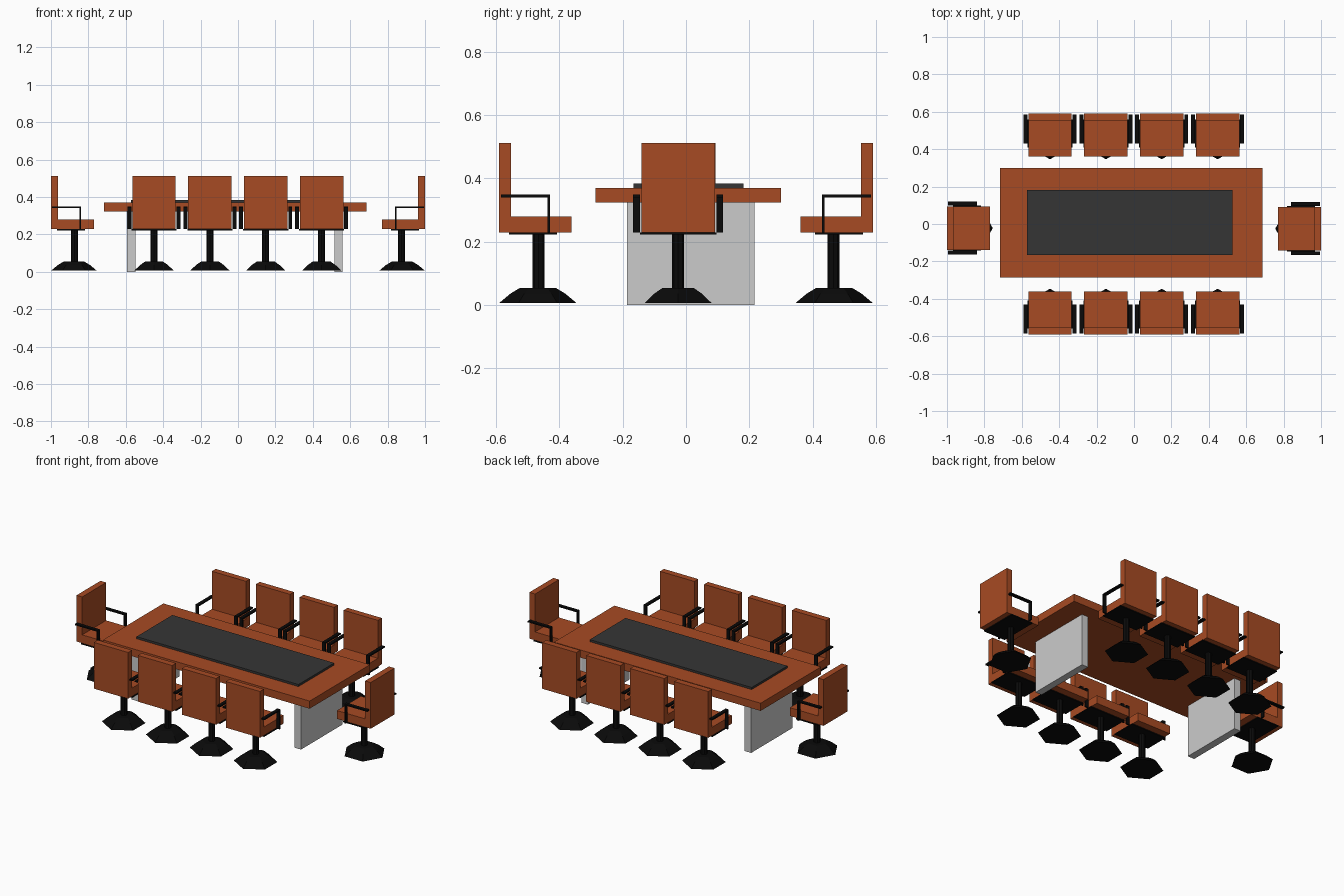
import bpy, bmesh
from math import pi, cos, sin
from mathutils import Matrix, Vector

if "Cube" in bpy.data.objects:
    bpy.data.objects.remove(bpy.data.objects["Cube"])


def material(name, rgb):
    m = bpy.data.materials.new(name)
    m.diffuse_color = (*rgb, 1)
    m.use_nodes = True
    m.node_tree.nodes["Principled BSDF"].inputs["Base Color"].default_value = m.diffuse_color
    return m


WOOD = material("orange_wood", (0.39, 0.07, 0.017))
DARK = material("dark_inlay", (0.036, 0.036, 0.036))
BLACK = material("black_metal", (0.003, 0.003, 0.003))


def add_object(name, mesh, matrix=Matrix()):
    ob = bpy.data.objects.new(name, mesh)
    ob.matrix_world = matrix
    bpy.context.collection.objects.link(ob)
    return ob


def to_mesh(name, bm, mat):
    bmesh.ops.recalc_face_normals(bm, faces=bm.faces)
    me = bpy.data.meshes.new(name)
    bm.to_mesh(me)
    bm.free()
    if mat:
        me.materials.append(mat)
    return me


def boxes(name, spans, mat=None):
    """One mesh of boxes, each given as (x0, x1, y0, y1, z0, z1)."""
    bm = bmesh.new()
    for x0, x1, y0, y1, z0, z1 in spans:
        centre = Vector((x0 + x1, y0 + y1, z0 + z1)) / 2
        size = Matrix.Diagonal((x1 - x0, y1 - y0, z1 - z0, 1))
        bmesh.ops.create_cube(bm, size=1, matrix=Matrix.Translation(centre) @ size)
    return to_mesh(name, bm, mat)


def prism(name, sides, rings, mat, y=0):
    """Stacked polygon rings (radius, z), capped at both ends, a corner facing +y."""
    bm = bmesh.new()
    loops = []
    for r, z in rings:
        angles = [pi / 2 + 2 * pi * i / sides for i in range(sides)]
        loops.append([bm.verts.new((r * cos(a), y + r * sin(a), z)) for a in angles])
    for low, high in zip(loops, loops[1:]):
        for i in range(sides):
            j = (i + 1) % sides
            bm.faces.new((low[i], low[j], high[j], high[i]))
    bm.faces.new(loops[0][::-1])
    bm.faces.new(loops[-1])
    return to_mesh(name, bm, mat)


# Table: top, dark inlay, two panel legs
add_object("table_top", boxes("table_top", [(-0.717, 0.687, -0.286, 0.30, 0.323, 0.37)], WOOD))
add_object("table_inlay", boxes("table_inlay", [(-0.573, 0.527, -0.166, 0.181, 0.365, 0.383)], DARK))
add_object("left_panel_leg", boxes("left_panel_leg", [(-0.594, -0.548, -0.187, 0.216, 0, 0.323)]))
add_object("right_panel_leg", boxes("right_panel_leg", [(0.515, 0.559, -0.187, 0.216, 0, 0.323)]))

# Chair parts, column at the origin, backrest towards -y
W = 0.116
arms = []
for x0, x1 in ((-0.142, -0.121), (0.121, 0.142)):
    arms.append((x0, x1, -0.119, 0.036, 0.340, 0.348))   # rest
    arms.append((x0, x1, 0.028, 0.036, 0.228, 0.340))    # post

chair = [
    boxes("seat", [(-W, W, -0.087, 0.104, 0.228, 0.279)], WOOD),
    boxes("backrest", [(-W, W, -0.125, -0.087, 0.228, 0.512)], WOOD),
    boxes("seat_plate", [(-0.121, 0.121, -0.093, 0.058, 0.222, 0.228)], BLACK),
    boxes("armrests", arms, BLACK),
    prism("column", 8, [(0.019, 0.05), (0.019, 0.222)], BLACK),
    prism("foot", 6, [(0.122, 0.006), (0.086, 0.036), (0.056, 0.054)], BLACK, -0.002),
]

# Ten chairs: four per long side, one at each end
places = [(x, s * 0.466, 0 if s < 0 else pi) for s in (-1, 1) for x in (-0.449, -0.15, 0.148, 0.447)]
places += [(-0.875, -0.022, -pi / 2), (0.875, -0.025, pi / 2)]
for n, (x, y, turn) in enumerate(places, 1):
    m = Matrix.Translation((x, y, 0)) @ Matrix.Rotation(turn, 4, 'Z')
    for part in chair:
        add_object(f"chair_{n}_{part.name}", part, m)
